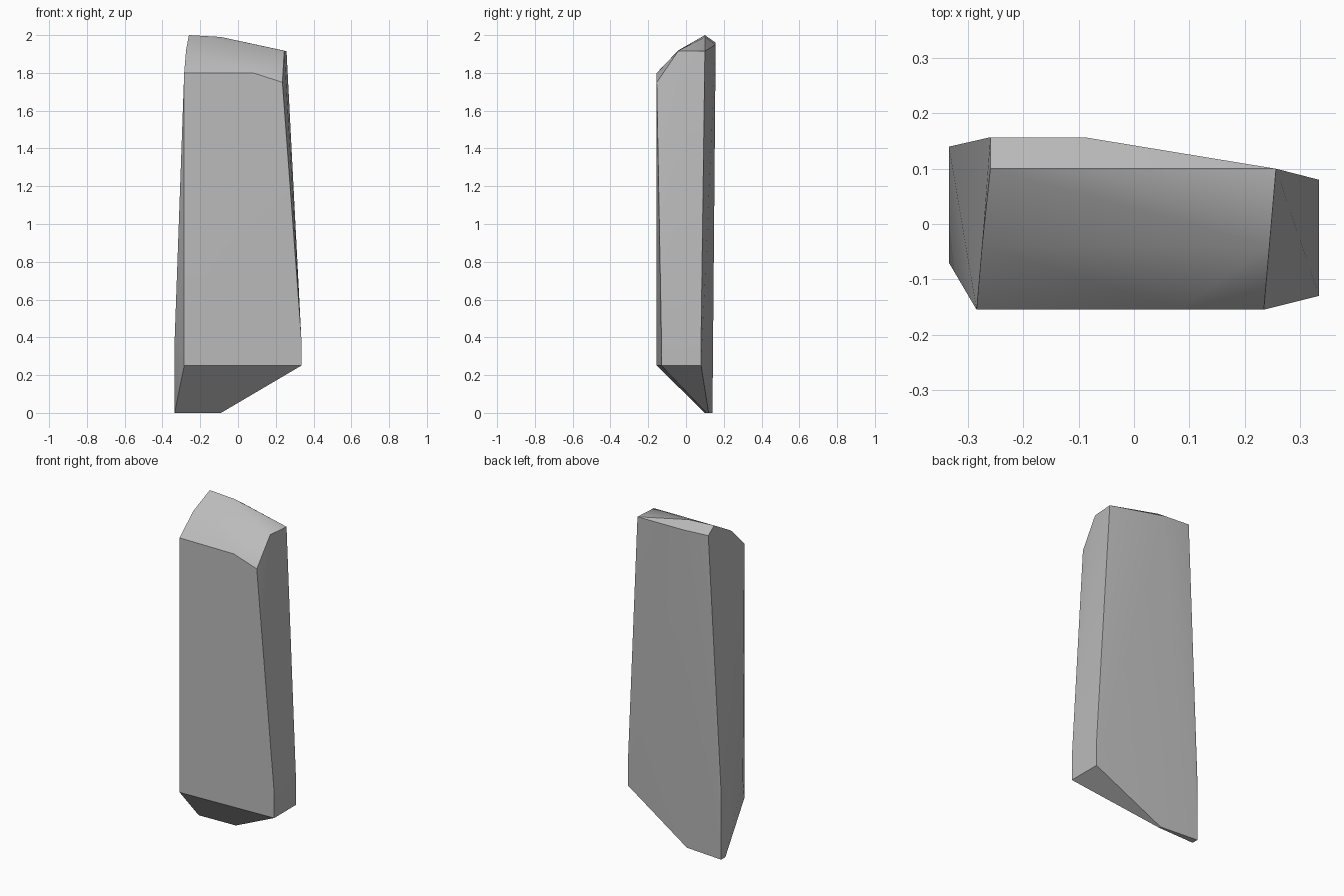
import bpy
import bmesh
import math

# Remove the default object
default_cube = bpy.data.objects.get("Cube")
if default_cube:
    bpy.data.objects.remove(default_cube, do_unlink=True)

# Single stone colour
stone = bpy.data.materials.new("stone_grey")
stone.use_nodes = True
grey = (0.5, 0.5, 0.5, 1.0)
stone.diffuse_color = grey
stone.node_tree.nodes["Principled BSDF"].inputs["Base Color"].default_value = grey

# Chipped slanted foot
foot = [(-.335, .10, 0), (-.335, .14, 0), (-.09, .108, 0), (-.09, .12, 0),
        (-.285, -.155, .25), (.335, -.13, .25), (.335, .08, .25)]

# Widest part, just above the foot
belly = [(-.335, -.07, .4), (-.335, .14, .4), (.335, -.13, .4), (.335, .08, .4)]

# Front shoulder where the bevelled crown starts
shoulder = [(-.285, -.155, 1.8), (.08, -.155, 1.8), (.235, -.155, 1.75)]

# Sloping crown with its ridge and back chamfer
crown = [(-.275, -.04, 1.92), (.245, -.04, 1.917), (.257, .10, 1.915),
         (-.26, .10, 2), (-.09, .10, 1.99),
         (-.26, .157, 1.96), (-.09, .157, 1.95)]


def hull_object(name, points, material):
    """Wrap a faceted convex stone around a few corner points."""
    bm = bmesh.new()
    for point in points:
        bm.verts.new(point)
    bmesh.ops.convex_hull(bm, input=bm.verts[:])
    loose = [v for v in bm.verts if not v.link_faces]
    bmesh.ops.delete(bm, geom=loose, context="VERTS")
    bmesh.ops.dissolve_limit(bm, angle_limit=math.radians(1),
                             verts=bm.verts[:], edges=bm.edges[:])
    bmesh.ops.recalc_face_normals(bm, faces=bm.faces[:])
    mesh = bpy.data.meshes.new(name)
    bm.to_mesh(mesh)
    bm.free()
    mesh.materials.append(material)
    obj = bpy.data.objects.new(name, mesh)
    bpy.context.collection.objects.link(obj)
    return obj


slab = hull_object("standing_stone", foot + belly + shoulder + crown, stone)

# Soft shading across gentle bends, crisp main edges
bpy.ops.object.select_all(action="DESELECT")
slab.select_set(True)
bpy.context.view_layer.objects.active = slab
bpy.ops.object.shade_smooth_by_angle(angle=math.radians(30))
